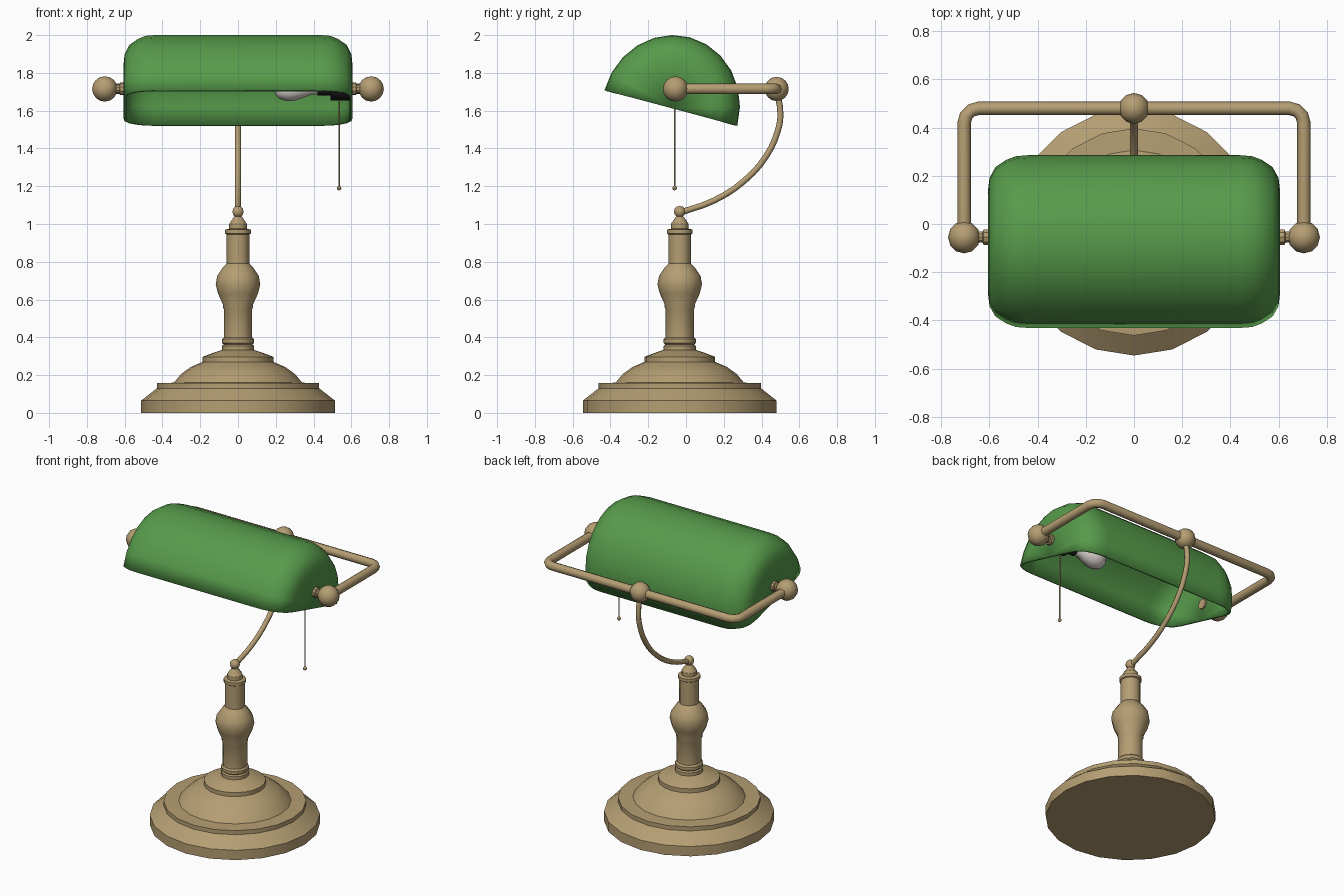
import bpy, bmesh, math
from mathutils import Matrix, Vector

old = bpy.data.objects.get("Cube")
if old:
    bpy.data.objects.remove(old, do_unlink=True)


def material(name, rgb):
    m = bpy.data.materials.new(name)
    m.use_nodes = True
    m.diffuse_color = (*rgb, 1)
    m.node_tree.nodes["Principled BSDF"].inputs["Base Color"].default_value = (*rgb, 1)
    return m


brass = material("aged brass", (0.46, 0.34, 0.17))
green = material("green glass", (0.095, 0.33, 0.07))
black = material("black socket", (0.01, 0.01, 0.01))
white = material("bulb white", (0.75, 0.7, 0.66))

FOOT_Y = -0.033           # centre line of the base and stem
AXIS_Y, AXIS_Z = -0.055, 1.715   # pivot line of the shade
BACK_Y = 0.48             # rear bar of the yoke


def smooth(ob, angle=32):
    bpy.ops.object.select_all(action="DESELECT")
    ob.select_set(True)
    bpy.context.view_layer.objects.active = ob
    bpy.ops.object.shade_smooth_by_angle(angle=math.radians(angle))


def finish(name, bm, mat, angle=32):
    bmesh.ops.remove_doubles(bm, verts=bm.verts, dist=0.0001)
    bmesh.ops.recalc_face_normals(bm, faces=bm.faces)
    me = bpy.data.meshes.new(name)
    bm.to_mesh(me)
    bm.free()
    me.materials.append(mat)
    ob = bpy.data.objects.new(name, me)
    bpy.context.collection.objects.link(ob)
    smooth(ob, angle)
    return ob


def lathe(name, profile, sides, mat, place, sweep=math.tau, angle=32, squash=1):
    """Turn (radius, height) points round local z, then place the result."""
    bm = bmesh.new()
    rings = []
    for i in range(sides + 1):
        a = sweep * i / sides
        rings.append([bm.verts.new((r * math.cos(a), r * math.sin(a) * squash, h))
                      for r, h in profile])
    for a, b in zip(rings, rings[1:]):
        for k in range(len(profile) - 1):
            bm.faces.new((a[k], b[k], b[k + 1], a[k + 1]))
    # collapse the quads that meet on the axis
    bmesh.ops.remove_doubles(bm, verts=bm.verts, dist=0.0001)
    bm.transform(place)
    return finish(name, bm, mat, angle)


def ball(name, centre, radius, mat, segments=12, rings=8):
    bm = bmesh.new()
    bmesh.ops.create_uvsphere(bm, u_segments=segments, v_segments=rings, radius=radius)
    bm.transform(Matrix.Translation(centre))
    return finish(name, bm, mat, 35)


def tube(name, points, radius, mat, kind="POLY"):
    cu = bpy.data.curves.new(name, "CURVE")
    cu.dimensions = "3D"
    cu.bevel_depth = radius
    cu.bevel_resolution = 2
    cu.use_fill_caps = True
    cu.resolution_u = 3
    sp = cu.splines.new(kind)
    if kind == "BEZIER":
        sp.bezier_points.add(len(points) - 1)
        for p, co in zip(sp.bezier_points, points):
            p.co = co
            p.handle_left_type = p.handle_right_type = "AUTO"
    else:
        sp.points.add(len(points) - 1)
        for p, co in zip(sp.points, points):
            p.co = (*co, 1)
    cu.materials.append(mat)
    ob = bpy.data.objects.new(name, cu)
    bpy.context.collection.objects.link(ob)
    bpy.ops.object.select_all(action="DESELECT")
    ob.select_set(True)
    bpy.context.view_layer.objects.active = ob
    bpy.ops.object.convert(target="MESH")
    smooth(bpy.context.object, 50)


# stepped round base
foot = Matrix.Translation((0, FOOT_Y, 0)) @ Matrix.Rotation(math.pi / 2, 4, "Z")
lathe("base", [(0, 0), (.513, 0), (.513, .065), (.43, .13), (.43, .157), (.34, .16),
               (.30, .207), (.25, .243), (.187, .27), (.187, .297), (.12, .322),
               (.08, .335), (0, .335)], 20, brass, foot)

# turned stem with beads, bulge and collar
lathe("stem", [(0, .32), (.085, .33), (.085, .355), (.076, .362), (.085, .37),
               (.085, .39), (.075, .4), (.075, .55), (.08, .56), (.08, .575),
               (.105, .63), (.118, .68), (.11, .725), (.08, .77), (.06, .79),
               (.06, .945), (.068, .95), (.068, .97), (.047, .975), (.047, 1.0),
               (.03, 1.025), (.02, 1.04), (0, 1.045)], 12, brass, foot)
ball("stem_finial", (0, FOOT_Y, 1.065), .031, brass, 10, 6)

# curved arm rising to the rear bar
tube("arm", [(0, y, z) for y, z in ((FOOT_Y, 1.06), (.15, 1.125), (.31, 1.23), (.425, 1.36),
                                    (.485, 1.49), (.5, 1.58), (BACK_Y, 1.71))],
     .016, brass, "BEZIER")

# yoke with rounded corners
BAR_X, BEND = .705, .06
right_half = [Vector((BAR_X, AXIS_Y, AXIS_Z))]
for i in range(4):
    a = math.radians(30 * i)
    right_half.append(Vector((BAR_X - BEND + BEND * math.cos(a),
                              BACK_Y - BEND + BEND * math.sin(a), AXIS_Z)))
left_half = [Vector((-p.x, p.y, p.z)) for p in reversed(right_half)]
tube("yoke", right_half + left_half, .028, brass)
ball("yoke_rear_ball", (0, BACK_Y, AXIS_Z), .064, brass)

# pivots on both ends
turn_x = Matrix.Rotation(math.pi / 2, 4, "Y")
axis = Matrix.Translation((0, AXIS_Y, AXIS_Z)) @ turn_x
for side, s in (("left", 1), ("right", -1)):
    ball(side + "_pivot_ball", (s * BAR_X, AXIS_Y, AXIS_Z), .067, brass)
    lathe(side + "_pivot", [(0, s * .58), (.033, s * .58), (.033, s * .625),
                            (.024, s * .628), (.024, s * .68), (0, s * .68)], 10, brass, axis)

# half-round shade with softened ends, tilted forward
end = [(0, .607), (.21, .607), (.27, .6), (.315, .575), (.345, .53), (.36, .49), (.364, .44)]
outline = end + [(r, -h) for r, h in reversed(end)]
lay_along_x = Matrix(((0, 0, 1, 0), (1, 0, 0, 0), (0, 1, 0, 0), (0, 0, 0, 1)))
tilt = Matrix.Translation((0, -.08, 1.614)) @ Matrix.Rotation(math.radians(-15), 4, "X")
shade = lathe("shade", outline, 12, green, tilt @ lay_along_x, math.pi, 50, 1.065)
wall = shade.modifiers.new("wall", "SOLIDIFY")
wall.thickness = .016
wall.offset = -1

# socket and bulb under the shade
lathe("socket", [(0, .42), (.036, .42), (.036, .49), (.06, .49), (.06, .59), (0, .59)],
      12, black, axis)
lathe("bulb", [(0, .19), (.03, .197), (.053, .22), (.065, .26), (.062, .3), (.045, .35),
               (.03, .39), (.027, .43), (0, .43)], 12, white, axis, angle=60)

# pull chain
CHAIN_X = .535
tube("pull_chain", [(CHAIN_X, -.06, 1.68), (CHAIN_X, -.06, 1.19)], .004, brass)
ball("pull_chain_bead", (CHAIN_X, -.06, 1.19), .012, brass, 8, 6)
